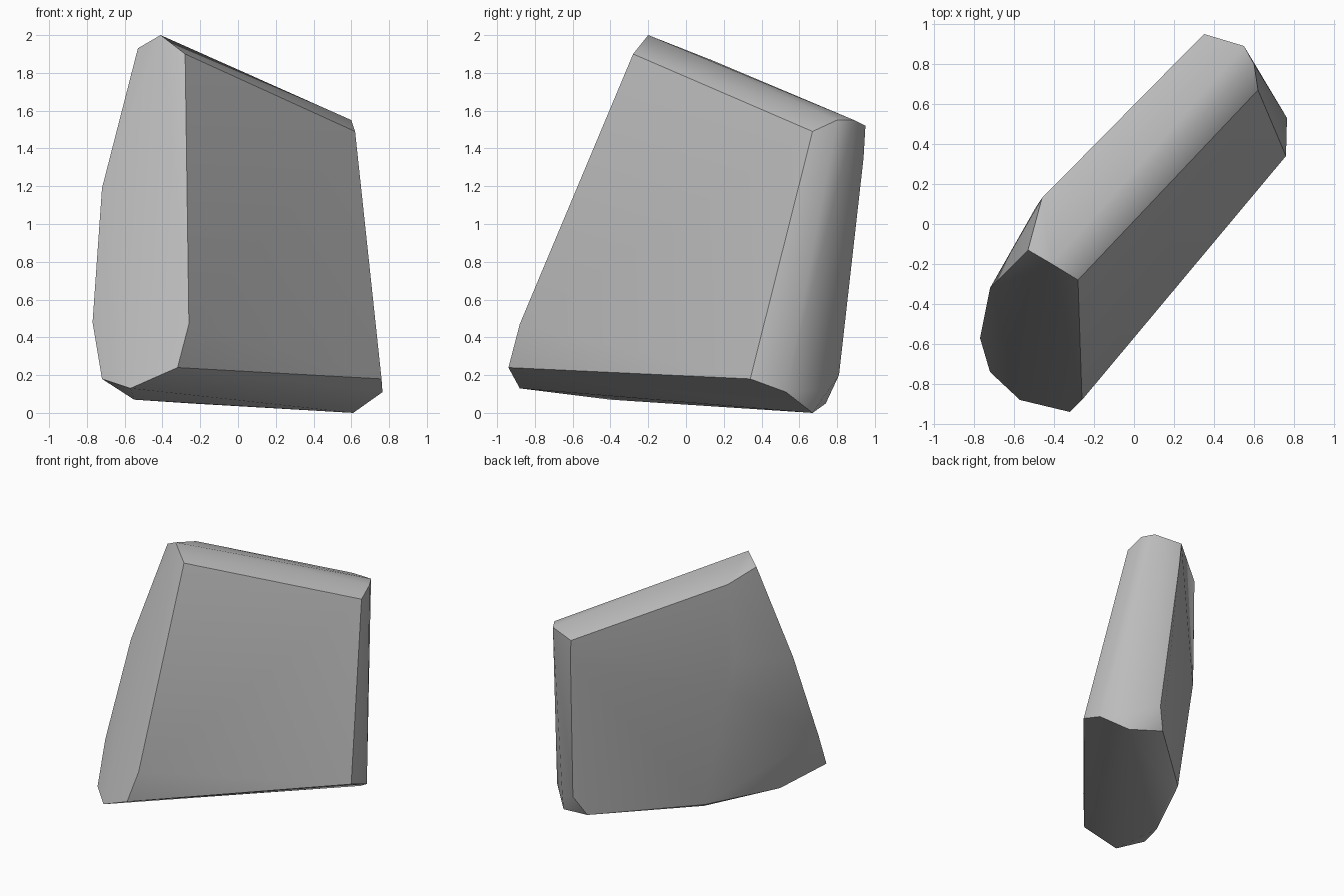
import bpy
import bmesh
import math

# Remove the default cube
default_cube = bpy.data.objects.get("Cube")
if default_cube:
    bpy.data.objects.remove(default_cube, do_unlink=True)


def make_material(name, colour):
    material = bpy.data.materials.new(name)
    material.use_nodes = True
    material.diffuse_color = colour
    shader = material.node_tree.nodes["Principled BSDF"]
    shader.inputs["Base Color"].default_value = colour
    shader.inputs["Roughness"].default_value = 0.9
    return material


def make_hull(name, outlines, material):
    """Wrap a chipped solid around a few guiding outlines."""
    mesh = bpy.data.meshes.new(name)
    bm = bmesh.new()
    for outline in outlines:
        for point in outline:
            bm.verts.new(point)
    bmesh.ops.convex_hull(bm, input=list(bm.verts))
    # Drop any guide points that ended up inside the solid
    unused = [v for v in bm.verts if not v.link_faces]
    bmesh.ops.delete(bm, geom=unused, context="VERTS")
    # Merge triangles that lie in almost the same plane
    bmesh.ops.dissolve_limit(bm, angle_limit=math.radians(1),
                             verts=list(bm.verts), edges=list(bm.edges))
    bmesh.ops.recalc_face_normals(bm, faces=list(bm.faces))
    bm.to_mesh(mesh)
    bm.free()
    mesh.materials.append(material)
    part = bpy.data.objects.new(name, mesh)
    bpy.context.collection.objects.link(part)
    return part


# Broken near end: a nine-sided outline running round the slanted face
near_end = [
    (-.41, -.2, 2), (-.28, -.28, 1.9), (-.26, -.88, .47),
    (-.32, -.94, .24), (-.57, -.88, .13), (-.72, -.74, .18),
    (-.77, -.57, .48), (-.72, -.32, 1.19), (-.53, -.13, 1.93),
]

# Upper chamfer: back corner of the ridge, then round the far top corner
upper_chamfer = [
    (-.46, .13, 1.87), (.35, .95, 1.52), (.55, .89, 1.55),
    (.6, .8, 1.55), (.62, .67, 1.49), (.36, .94, 1.35),
]

# Swelling of the back face below the ridge corner
back_swell = [(-.49, .085, 1.26), (-.45, .125, 1)]

# Lower chamfer: far bottom corner, then back along the worn underside
lower_chamfer = [
    (.76, .34, .18), (.765, .53, .11), (.6, .7, .12), (.61, .67, 0),
    (.43, .81, .2), (.35, .74, .05), (-.25, .13, .05),
    (-.28, .16, .08), (-.55, -.4, .07),
]

stone = make_material("stone grey", (.5, .5, .5, 1))
slab = make_hull("rock_slab",
                 [near_end, upper_chamfer, back_swell, lower_chamfer], stone)

# Soft shading across gentle bends, crisp edges at the chips
bpy.ops.object.select_all(action="DESELECT")
slab.select_set(True)
bpy.context.view_layer.objects.active = slab
bpy.ops.object.shade_smooth_by_angle(angle=math.radians(30))
